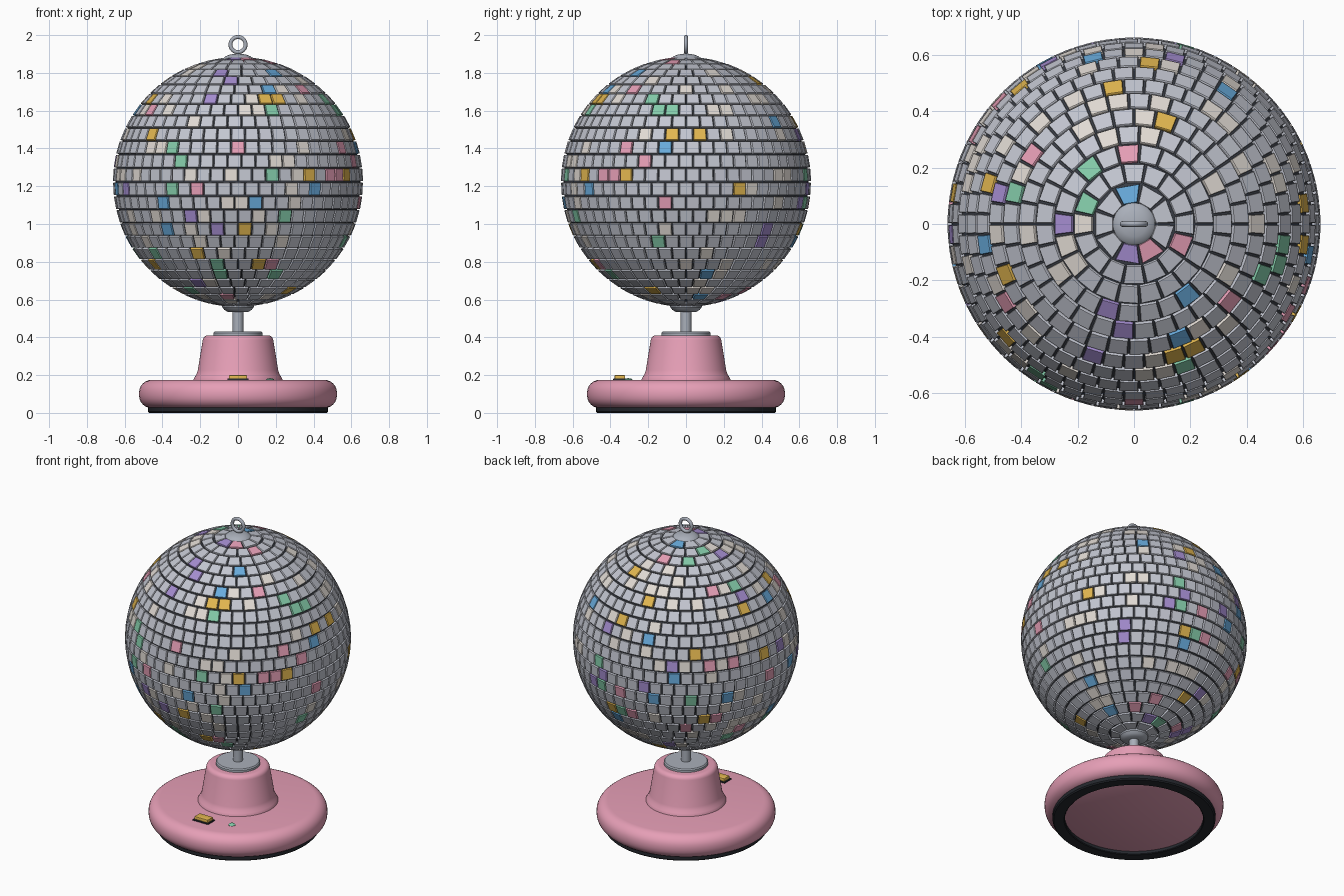
import bpy, bmesh, math, random
from mathutils import Vector

if "Cube" in bpy.data.objects:
    bpy.data.objects.remove(bpy.data.objects["Cube"])

random.seed(11)

# --- colours -------------------------------------------------------------
COLOURS = {
    "silver mirror": (0.55, 0.57, 0.64), "warm white": (0.76, 0.71, 0.66),
    "rose pink": (0.79, 0.345, 0.47), "gold": (0.76, 0.47, 0.08),
    "mint": (0.23, 0.60, 0.40), "sky blue": (0.14, 0.41, 0.72),
    "lilac": (0.38, 0.27, 0.64), "dark grout": (0.042, 0.048, 0.062),
    "grey metal": (0.40, 0.43, 0.49), "black rubber": (0.018, 0.021, 0.027),
}
MAT = {}
for label, rgb in COLOURS.items():
    MAT[label] = bpy.data.materials.new(label)
    MAT[label].diffuse_color = (*rgb, 1)


# --- helpers -------------------------------------------------------------
def finish(bm, name, mats, smooth=35, location=(0, 0, 0)):
    """Turn a bmesh into a named object; smooth=None leaves flat faces."""
    bmesh.ops.recalc_face_normals(bm, faces=bm.faces)
    mesh = bpy.data.meshes.new(name)
    bm.to_mesh(mesh)
    bm.free()
    for m in mats:
        mesh.materials.append(MAT[m])
    ob = bpy.data.objects.new(name, mesh)
    ob.location = location
    bpy.context.collection.objects.link(ob)
    if smooth is not None:
        bpy.ops.object.select_all(action='DESELECT')
        ob.select_set(True)
        bpy.context.view_layer.objects.active = ob
        bpy.ops.object.shade_smooth_by_angle(angle=math.radians(smooth))
    return ob


def lathe(name, profile, mat, segs=64, location=(0, 0, 0), closed=False):
    """Revolve (radius, height) points around z."""
    bm = bmesh.new()
    pts = list(profile) + ([profile[0]] if closed else [])
    vs = [bm.verts.new((r, 0, z)) for r, z in pts]
    es = [bm.edges.new(p) for p in zip(vs, vs[1:])]
    bmesh.ops.spin(bm, geom=vs + es, cent=(0, 0, 0), axis=(0, 0, 1),
                   angle=math.tau, steps=segs)
    bmesh.ops.remove_doubles(bm, verts=bm.verts, dist=1e-5)
    return finish(bm, name, [mat], location=location)


def arc(cr, cz, rad, a0, a1, n=6):
    """Rounded corner points for a lathe profile (degrees)."""
    return [(cr + rad * math.cos(math.radians(a0 + (a1 - a0) * i / n)),
             cz + rad * math.sin(math.radians(a0 + (a1 - a0) * i / n)))
            for i in range(n + 1)]


def box(name, size, location, mat, bevel):
    bm = bmesh.new()
    bmesh.ops.create_cube(bm, size=1)
    bmesh.ops.scale(bm, vec=size, verts=bm.verts)
    bmesh.ops.bevel(bm, geom=bm.edges[:], offset=bevel, segments=2,
                    profile=0.5, affect='EDGES')
    return finish(bm, name, [mat], location=location)


# --- base and pedestal ---------------------------------------------------
lathe("base", [(0, 0.015), (0.45, 0.022)] + arc(0.456, 0.093, 0.068, -90, 0)
      + arc(0.456, 0.107, 0.068, 0, 90) + [(0, 0.175)], "rose pink", 96)
lathe("foot_ring", [(0.405, 0.004), (0.41, 0), (0.47, 0), (0.477, 0.007),
                    (0.477, 0.03), (0.405, 0.03)], "black rubber", 96, closed=True)
lathe("pedestal", [(0, 0.16), (0.236, 0.16), (0.235, 0.178), (0.228, 0.192),
                   (0.219, 0.207), (0.213, 0.225)]
      + arc(0.158, 0.382, 0.029, 8, 90) + [(0, 0.411)], "rose pink")
lathe("turntable", [(0, 0.40), (0.13, 0.40), (0.13, 0.424), (0.124, 0.431),
                    (0, 0.431)], "grey metal")
lathe("spindle", [(0, 0.42), (0.028, 0.42), (0.028, 0.58), (0, 0.58)],
      "grey metal", 32)

# --- switch and indicator light ------------------------------------------
box("switch_housing", (0.112, 0.072, 0.02), (0, -0.35, 0.172), "black rubber", 0.004)
box("switch_rocker", (0.096, 0.056, 0.026), (0, -0.35, 0.187), "gold", 0.005)
lathe("indicator_light", [(0, 0.17), (0.021, 0.17), (0.021, 0.177),
                          (0.014, 0.182), (0, 0.184)], "mint", 24, (0.17, -0.305, 0))

# --- mirror ball ---------------------------------------------------------
CENTRE = (0, 0, 1.223)
ROWS = 28
bm = bmesh.new()
bmesh.ops.create_uvsphere(bm, u_segments=80, v_segments=48, radius=0.648)
finish(bm, "ball_core", ["dark grout"], location=CENTRE)

# coloured accent tiles: (row from the top, compass angle in degrees)
ACCENTS = {
    "rose pink": [(1, 300), (2, 338), (3, 94), (6, 146), (6, 322), (8, 211), (11, 270),
                  (11, 329), (12, 340), (13, 318), (13, 325), (14, 250), (15, 350),
                  (20, 293), (12, 135)],
    "gold": [(5, 73), (7, 98), (7, 201), (7, 288), (7, 296), (8, 165), (9, 84), (10, 220),
             (10, 353), (10, 7), (13, 305), (13, 331), (14, 26), (17, 273), (19, 246),
             (20, 285), (11, 131)],
    "mint": [(2, 157), (3, 128), (6, 165), (7, 338), (8, 288), (8, 344), (8, 351),
             (11, 236), (12, 242), (13, 286), (14, 238), (16, 294), (18, 345),
             (20, 256), (21, 297)],
    "sky blue": [(1, 100), (4, 307), (6, 292), (8, 188), (9, 55), (10, 103), (11, 350),
                 (14, 308), (15, 278), (15, 234), (17, 232), (13, 120)],
    "lilac": [(1, 260), (3, 180), (4, 253), (5, 265), (7, 171), (7, 253), (10, 76),
              (16, 248), (17, 259), (17, 44), (18, 45), (12, 118)],
}
TILES = ["silver mirror", "warm white"] + list(ACCENTS)


def ring(row):
    """Polar angle, tile count and starting offset of a row."""
    theta = (row + 0.5) * math.pi / ROWS
    return theta, round(2 * ROWS * math.sin(theta)), 0.5 * (row % 2)


accent = {}
for label, spots in ACCENTS.items():
    for row, deg in spots:
        _, count, shift = ring(row)
        accent[row, round(deg / 360 * count - shift) % count] = TILES.index(label)


def polar(r, t, p):
    return Vector((r * math.sin(t) * math.cos(p), r * math.sin(t) * math.sin(p),
                   r * math.cos(t)))


bm = bmesh.new()
CORNERS = ((-1, -1), (1, -1), (1, 1), (-1, 1))
for row in range(1, ROWS - 1):
    theta, count, shift = ring(row)
    for k in range(count):
        phi = (k + shift) * math.tau / count   # staggered rows
        # scattered accents on the lower back and the underside
        back = row > 20 or (row > 11 and 1.0 < phi < 3.8)
        extra = 2.2 if back else 0
        colour = random.choices(range(7), [80, 13] + [extra] * 5)[0]
        colour = accent.get((row, k), colour)
        # each tile is a thin flat block with a small chamfer
        loops = []
        for radius, fill in ((0.64, 0.90), (0.659, 0.90), (0.662, 0.85)):
            dt, dp = fill * math.pi / ROWS / 2, fill * math.pi / count
            loops.append([bm.verts.new(polar(radius, theta + a * dt, phi + b * dp))
                          for a, b in CORNERS])
        faces = [bm.faces.new(loops[-1]), bm.faces.new(loops[0][::-1])]
        for lo, hi in zip(loops, loops[1:]):
            for i in range(4):
                j = (i + 1) % 4
                faces.append(bm.faces.new((lo[i], lo[j], hi[j], hi[i])))
        for f in faces:
            f.material_index = colour
finish(bm, "mirror_tiles", TILES, smooth=None, location=CENTRE)

# --- caps and hanging loop -----------------------------------------------
lathe("top_cap", [(0, 1.86), (0.075, 1.86), (0.075, 1.878), (0.066, 1.888),
                  (0.045, 1.896), (0.02, 1.901), (0, 1.902)], "grey metal", 48)
lathe("bottom_cap", [(0, 0.535), (0.055, 0.535), (0.072, 0.545), (0.083, 0.557),
                     (0.085, 0.575), (0, 0.58)], "grey metal", 48)
loop = lathe("hanging_loop", arc(0.04, 0, 0.0105, 0, 330, 11), "grey metal", 48,
             (0, 0, 1.95), closed=True)
loop.rotation_euler.x = math.pi / 2

for m in bpy.data.materials:
    if m.users and not m.is_grease_pencil:
        m.use_nodes = True
        m.node_tree.nodes["Principled BSDF"].inputs["Base Color"].default_value = m.diffuse_color
